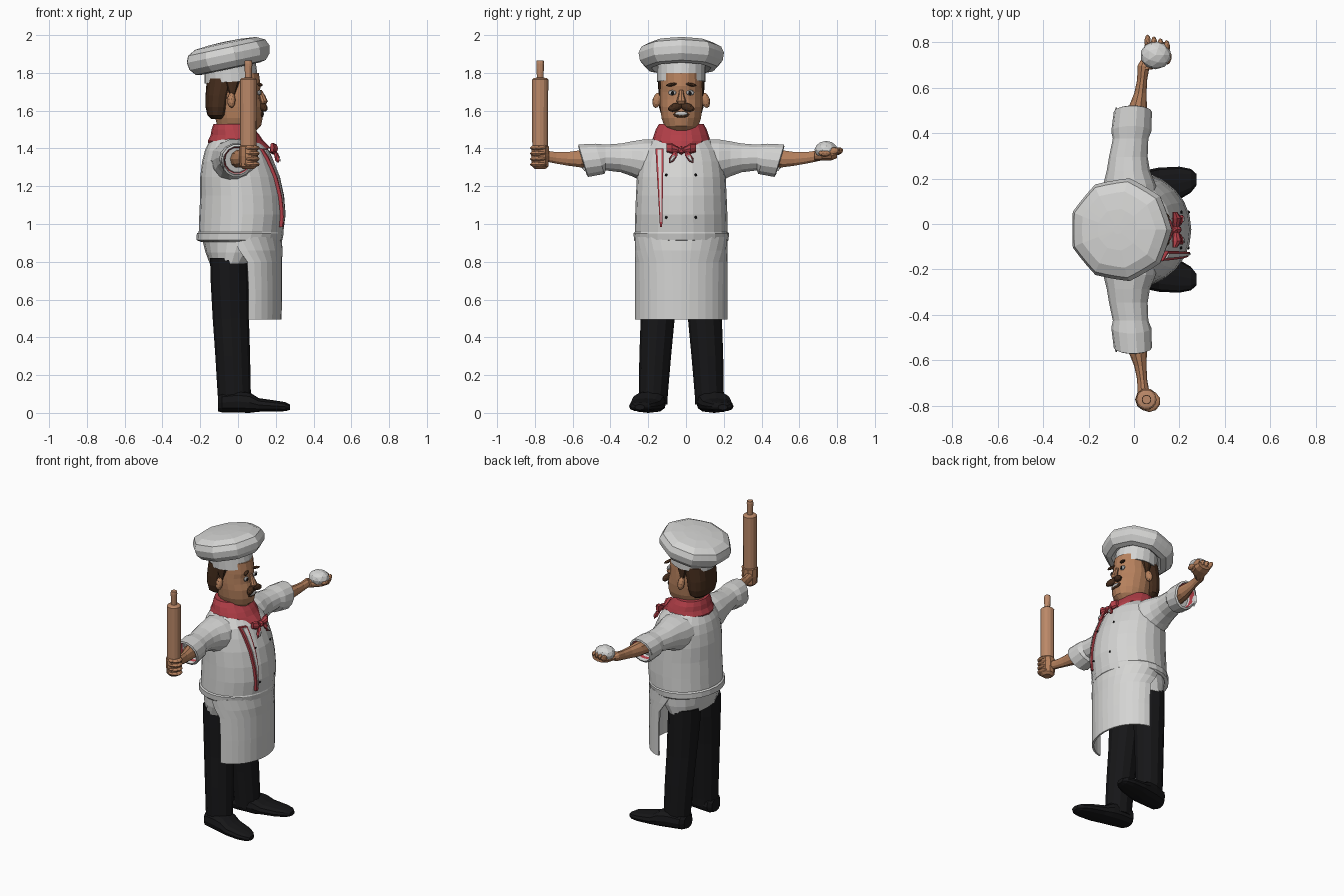
import bpy, bmesh, math
from mathutils import Vector, Matrix

Y = -0.025  # body centre line; the figure looks toward +x


def mat(name, r, g, b):
    m = bpy.data.materials.new(name)
    m.diffuse_color = (r, g, b, 1)
    return m


WHITE = mat("white_cloth", 0.66, 0.66, 0.65)
SKIN = mat("skin", 0.47, 0.22, 0.11)
RED = mat("red_cloth", 0.45, 0.05, 0.065)
BLACK = mat("black_cloth", 0.008, 0.008, 0.009)
BROWN = mat("brown_hair", 0.06, 0.026, 0.012)
WOOD = mat("wood", 0.50, 0.25, 0.14)
MOUTH = mat("teeth_grey", 0.55, 0.55, 0.55)


def finish(name, bm, m):
    bmesh.ops.recalc_face_normals(bm, faces=bm.faces)
    me = bpy.data.meshes.new(name)
    bm.to_mesh(me)
    bm.free()
    me.materials.append(m)
    ob = bpy.data.objects.new(name, me)
    bpy.context.collection.objects.link(ob)
    return ob


def loft(name, rings, m, n=14, axis='z', e=1.0, lobes=0, amp=0.0, warp=None, caps=True):
    """Skin through elliptical rings (x, y, z, radius a, radius b)."""
    bm = bmesh.new()
    rows = []
    for x, y, z, a, b in rings:
        row = []
        for i in range(n):
            t = 2 * math.pi * i / n
            k = 1 + amp * math.cos(lobes * t)
            c, s = math.cos(t), math.sin(t)
            u = math.copysign(abs(c) ** e, c) * a * k
            v = math.copysign(abs(s) ** e, s) * b * k
            off = {'z': (u, v, 0), 'y': (u, 0, v), 'x': (0, u, v)}[axis]
            p = Vector((x, y, z)) + Vector(off)
            row.append(bm.verts.new(warp(p) if warp else p))
        rows.append(row)
    for r, q in zip(rows, rows[1:]):
        for i in range(n):
            bm.faces.new((r[i], r[(i + 1) % n], q[(i + 1) % n], q[i]))
    if caps:
        bm.faces.new(rows[0])
        bm.faces.new(rows[-1])
    return finish(name, bm, m)


def blob(name, loc, size, m, rot=(0, 0, 0), sub=2):
    bm = bmesh.new()
    bmesh.ops.create_icosphere(bm, subdivisions=sub, radius=1)
    bm.transform(Matrix.Diagonal((*size, 1)))
    ob = finish(name, bm, m)
    ob.location, ob.rotation_euler = loc, rot
    return ob


def span(z, back, front, hy):
    """Horizontal body ring from its back and front x and half width."""
    return ((back + front) / 2, Y, z, (front - back) / 2, hy)


# --- jacket body, hips
TORSO = [span(*r) for r in (
    (.905, -.195, .215, .240), (.915, -.220, .235, .250), (.95, -.218, .242, .253),
    (.957, -.208, .240, .246), (1.05, -.205, .252, .244), (1.15, -.20, .244, .240),
    (1.25, -.20, .222, .235), (1.33, -.19, .190, .225), (1.39, -.175, .165, .205),
    (1.44, -.15, .12, .165), (1.47, -.12, .08, .12))]
loft("jacket_body", TORSO, WHITE, n=24)
loft("hip_wrap", [span(.79, -.15, .08, .215), span(.85, -.172, .14, .23),
                  span(.92, -.19, .20, .235)], WHITE, n=20)


def front_x(y, z):
    """x of the jacket front at a given y and z."""
    for p, q in zip(TORSO, TORSO[1:]):
        if p[2] <= z <= q[2]:
            t = (z - p[2]) / (q[2] - p[2])
            c, a, b = (p[i] + (q[i] - p[i]) * t for i in (0, 3, 4))
            return c + a * math.sqrt(max(0, 1 - ((y - Y) / b) ** 2))


# --- apron: open curved sheet with thickness
bm = bmesh.new()
rows = []
for z, depth, spread in ((.495, .19, 84), (.65, .192, 84), (.80, .192, 86), (.86, .195, 98), (.93, .19, 110)):
    row = []
    for i in range(17):
        t = math.radians(spread) * (i / 8 - 1)
        row.append(bm.verts.new((.035 + depth * math.cos(t), Y + .24 * math.sin(t), z)))
    rows.append(row)
for r, q in zip(rows, rows[1:]):
    for i in range(16):
        bm.faces.new((r[i], r[i + 1], q[i + 1], q[i]))
apron = finish("apron", bm, WHITE)
mod = apron.modifiers.new("thickness", 'SOLIDIFY')
mod.thickness, mod.offset = .012, 0


# --- front placket, red with a white inner strip, and buttons
def ribbon(name, w0, w1, lift, m, z0, z1):
    bm = bmesh.new()
    rows = []
    for i in range(9):
        t = i / 8
        z, w = z0 + (z1 - z0) * t, w0 + (w1 - w0) * t
        yc = -.132 - .008 * t
        rows.append([bm.verts.new((front_x(yc + d, z) + l, yc + d, z))
                     for d, l in ((-w, 0), (-w, lift), (w, lift), (w, 0))])
    for r, q in zip(rows, rows[1:]):
        for i in range(3):
            bm.faces.new((r[i], r[i + 1], q[i + 1], q[i]))
    bm.faces.new(rows[0])
    bm.faces.new(rows[-1])
    finish(name, bm, m)


ribbon("placket_trim", .006, .022, .017, RED, .985, 1.40)
ribbon("placket_strip", .002, .011, .021, WHITE, 1.01, 1.395)
for y in (-.105, .052):
    for z in (1.035, 1.26):
        blob("button", (front_x(y, z) + .002, y, z), (.006, .008, .008), BLACK, sub=1)

# --- limbs, both sides
for s in (-1, 1):
    side = "left" if s > 0 else "right"

    def slant(p, s=s):
        if abs(p.y - Y) > .42:
            p.y += s * (p.z - 1.34) * .3
        return p

    def along(rows, s=s):
        return [(x, Y + s * y, z, a, b) for x, y, z, a, b in rows]

    loft(side + "_sleeve", along([
        (-.02, .10, 1.345, .13, .105), (-.02, .20, 1.335, .115, .115), (-.025, .26, 1.345, .095, .095),
        (-.025, .32, 1.35, .085, .078), (-.015, .40, 1.352, .078, .070), (-.012, .43, 1.345, .088, .082),
        (-.005, .52, 1.335, .084, .088), (-.005, .525, 1.335, .072, .076), (-.005, .46, 1.34, .064, .066)]),
        WHITE, axis='y', warp=slant)
    loft(side + "_cuff_lining", along([(-.005, .515, 1.335, .071, .075), (-.005, .48, 1.338, .064, .067)]),
         RED, axis='y', warp=slant, caps=False)
    blob(side + "_cuff_tip", (-.078, Y + s * .512, 1.33), (.008, .03, .05), WHITE, sub=1)
    loft(side + "_forearm", along([
        (0, .42, 1.345, .050, .050), (.015, .53, 1.345, .042, .048), (.028, .60, 1.345, .027, .038),
        (.036, .66, 1.35, .022, .032), (.042, .72, 1.36, .027, .030), (.05, .745, 1.36, .02, .02)]),
        SKIN, n=10, axis='y')
    loft(side + "_trouser_leg", along([
        (-.02, .148, .045, .082, .074), (-.02, .148, .10, .088, .077), (-.028, .138, .30, .092, .084),
        (-.038, .125, .50, .096, .090), (-.045, .112, .70, .100, .104), (-.048, .106, .82, .100, .108)]),
        BLACK, n=12)
    loft(side + "_shoe", along([
        (-.105, .150, .05, .045, .042), (-.085, .152, .055, .072, .052), (0, .165, .06, .085, .058),
        (.06, .175, .055, .088, .055), (.11, .188, .042, .085, .036), (.20, .205, .036, .072, .029),
        (.25, .215, .033, .052, .024), (.275, .22, .03, .025, .014)]), BLACK, n=12, axis='x', e=.8)
    # face and head details of this side
    blob(side + "_ear", (-.035, Y + s * .128, 1.655), (.022, .024, .042), SKIN, (s * .25, 0, 0))
    loft(side + "_sideburn", along([(-.03, .104, 1.675, .012, .016), (-.03, .108, 1.76, .042, .016)]),
         BROWN, n=8)
    blob(side + "_eye", (.112, Y + s * .048, 1.695), (.010, .022, .014), MOUTH)
    blob(side + "_pupil", (.120, Y + s * .046, 1.694), (.006, .010, .012), BLACK, sub=1)
    blob(side + "_eyebrow", (.116, Y + s * .052, 1.738), (.012, .032, .009), BROWN, (-s * .15, 0, -s * .3))
    blob(side + "_moustache", (.135, Y + s * .032, 1.618), (.020, .042, .022), BROWN, (-s * .3, 0, -s * .3))
    # neckerchief bow and tail
    loft(side + "_bow", along([(.185, .01, 1.39, .014, .014), (.19, .05, 1.40, .022, .028),
                               (.18, .078, 1.405, .010, .024)]), RED, n=8, axis='y')
    blob(side + "_tail", (.205, Y + s * .042, 1.355), (.014, .017, .042), RED, (s * .6, -.25, 0), 1)
    blob(side + "_tail_patch", (.218, Y + s * .046, 1.348), (.006, .009, .024), WHITE, (s * .6, -.25, 0), 1)

# --- neckerchief
loft("neckerchief", [span(1.40, -.15, .175, .11), span(1.44, -.16, .135, .155), span(1.47, -.145, .115, .145),
                     span(1.50, -.14, .09, .135), span(1.53, -.13, .07, .118)], RED, n=16)
blob("neckerchief_knot", (.188, Y, 1.39), (.024, .022, .024), RED, sub=1)

# --- head
loft("head", [span(1.46, -.10, .05, .075), span(1.495, -.10, .095, .075), span(1.52, -.11, .122, .092),
              span(1.56, -.12, .130, .106), span(1.62, -.13, .130, .113), span(1.66, -.13, .118, .115),
              span(1.70, -.13, .115, .114), span(1.73, -.13, .120, .112), span(1.80, -.13, .11, .11)], SKIN, n=18)
loft("hair", [span(1.555, -.14, -.07, .075), span(1.575, -.162, -.055, .105), span(1.62, -.172, -.04, .118),
              span(1.68, -.172, -.03, .120), span(1.77, -.165, .0, .118)], BROWN, n=16, e=.85)
loft("nose", [(.135, Y, 1.635, .014, .020), (.138, Y, 1.65, .020, .026), (.128, Y, 1.68, .016, .016),
              (.115, Y, 1.71, .010, .010)], SKIN, n=8)
blob("mouth", (.126, Y, 1.580), (.010, .044, .018), BROWN)
blob("teeth", (.132, Y, 1.584), (.007, .034, .010), MOUTH)

# --- tall hat: band, tilted lobed crown
loft("hat_band", [(-.035, Y, 1.755, .143, .128), (-.04, Y, 1.82, .138, .128), (-.05, Y, 1.89, .138, .132)],
     WHITE, n=20, warp=lambda p: p + Vector((0, 0, .06 * p.x)))
crown = loft("hat_crown", [(0, 0, z, r, r) for z, r in (
    (-.05, .12), (-.078, .155), (-.072, .188), (-.04, .216), (0, .223), (.035, .208), (.058, .165),
    (.066, .09), (.068, .02))], WHITE, n=27, lobes=9, amp=.03)
crown.location, crown.rotation_euler = (-.058, Y, 1.898), (0, math.radians(-12), 0)

# --- rolling pin held upright in the right fist
PX, PY = .055, -.772
loft("rolling_pin", [(PX, PY, z, r, r) for z, r in (
    (1.30, .02), (1.415, .02), (1.415, .043), (1.765, .044), (1.772, .036), (1.775, .018), (1.85, .021),
    (1.865, .019))], WOOD, n=14)
loft("right_fist", [(PX, PY, z, a, a) for z, a in (
    (1.29, .028), (1.305, .045), (1.36, .050), (1.41, .048), (1.425, .036))], SKIN, n=10)
for i in range(4):
    blob("right_finger", (PX + .012, PY - .008, 1.316 + .029 * i), (.05, .047, .017), SKIN)

# --- open left hand with a ball of dough
loft("left_palm", [(.05, .68, 1.36, .03, .028), (.085, .72, 1.362, .055, .028), (.10, .77, 1.362, .058, .026),
                   (.10, .80, 1.37, .05, .022)], SKIN, n=10, axis='y')
for i in range(4):
    blob("left_finger", (.06 + .028 * i, .802 - .008 * i, 1.385), (.014, .032, .020), SKIN, (.3, 0, 0))
blob("left_thumb", (.145, .735, 1.375), (.020, .035, .018), SKIN)
blob("dough_ball", (.095, .742, 1.392), (.068, .062, .048), WHITE)
